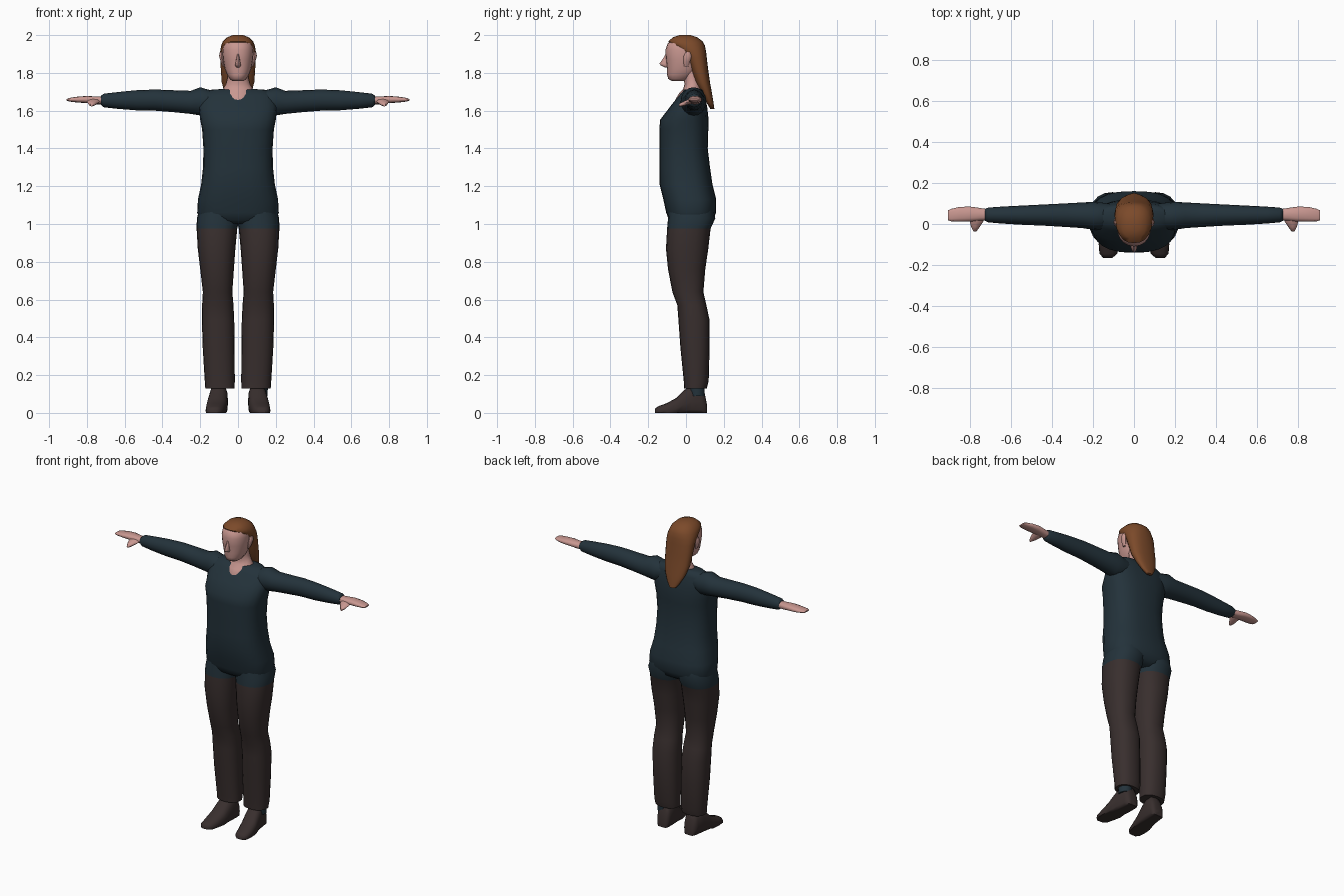
import bpy, bmesh, math


def mat(name, rgb):
    m = bpy.data.materials.new(name)
    m.diffuse_color = (*rgb, 1)
    return m


SHIRT = mat("shirt_teal", (0.017, 0.032, 0.043))
TROUSER = mat("trouser_brown", (0.040, 0.028, 0.027))
SKIN = mat("skin", (0.58, 0.31, 0.28))
HAIR = mat("hair_auburn", (0.20, 0.068, 0.023))


def loft(name, axis, rows, mats, n=16, power=2.0, mirror=False, rule=None, floor=False):
    """Skin rounded sections; each row is (position, a_min, a_max, b_min, b_max)."""
    bm = bmesh.new()
    rings = []
    for t, a0, a1, b0, b1 in rows:
        ring = []
        for i in range(n):
            ang = 2 * math.pi * i / n
            c, s = math.cos(ang), math.sin(ang)
            u = math.copysign(abs(c) ** (2 / power), c)
            v = math.copysign(abs(s) ** (2 / power), s)
            a = (a0 + a1) / 2 + u * (a1 - a0) / 2
            b = (b0 + b1) / 2 + v * (b1 - b0) / 2
            if floor:
                b = max(b, 0)
            co = {"x": (t, a, b), "y": (a, t, b), "z": (a, b, t)}[axis]
            ring.append(bm.verts.new(co))
        rings.append(ring)
    for r, q in zip(rings, rings[1:]):
        for i in range(n):
            j = (i + 1) % n
            bm.faces.new((r[i], r[j], q[j], q[i]))
    bm.faces.new(rings[0])
    bm.faces.new(rings[-1])
    bmesh.ops.recalc_face_normals(bm, faces=bm.faces)
    if rule:
        for f in bm.faces:
            f.material_index = rule(f.calc_center_median())
    return finish(name, bm, mats, mirror)


def finish(name, bm, mats, mirror=False):
    me = bpy.data.meshes.new(name)
    bm.to_mesh(me)
    bm.free()
    ob = bpy.data.objects.new(name, me)
    bpy.context.collection.objects.link(ob)
    for m in mats:
        me.materials.append(m)
    bpy.ops.object.select_all(action="DESELECT")
    ob.select_set(True)
    bpy.context.view_layer.objects.active = ob
    bpy.ops.object.shade_smooth_by_angle(angle=math.radians(60))
    if mirror:
        ob.modifiers.new("mirror", "MIRROR")
    return ob


def sym(rows):
    """Rows (z, half_width, y_front, y_back) centred on x = 0."""
    return [(z, -w, w, f, b) for z, w, f, b in rows]


# Shirt body
loft("shirt_body", "z", sym([
    (1.00, .12, -.06, .11), (1.02, .20, -.09, .14), (1.06, .216, -.105, .16),
    (1.13, .212, -.12, .16), (1.21, .195, -.14, .14), (1.30, .185, -.14, .127),
    (1.40, .183, -.14, .115), (1.50, .190, -.14, .118), (1.55, .200, -.138, .12),
    (1.62, .208, -.085, .112), (1.68, .195, -.038, .10), (1.71, .150, -.012, .09),
    (1.715, .08, .01, .08)]), [SHIRT], n=24, power=2.6)

# Legs, with the shirt hem covering the top
loft("leg", "z", [
    (.13, .018, .173, -.010, .110), (.17, .017, .176, -.012, .120),
    (.35, .018, .187, -.030, .125), (.49, .020, .191, -.040, .125),
    (.57, .024, .190, -.046, .108), (.64, .030, .186, -.072, .092),
    (.76, .022, .200, -.095, .102), (.87, .014, .213, -.106, .118),
    (.975, .004, .219, -.100, .130), (1.03, -.01, .218, -.095, .155),
    (1.09, -.01, .200, -.090, .145)],
    [TROUSER, SHIRT], n=20, power=2.3, mirror=True, rule=lambda c: int(c.z > .975))

# Shoes, toes turned slightly outward
loft("shoe", "y", [
    (-.165, .105, .150, -.02, .022), (-.145, .082, .168, -.03, .036),
    (-.10, .070, .172, -.03, .052), (-.05, .060, .168, -.03, .080),
    (-.01, .055, .160, -.03, .120), (.03, .053, .153, -.03, .150),
    (.08, .053, .145, -.03, .150), (.10, .057, .138, -.03, .10),
    (.112, .070, .125, -.02, .04)],
    [TROUSER], power=2.6, mirror=True, floor=True)

# Sock showing at one ankle
loft("sock", "z", [(.09, .08, .157, .02, .098), (.15, .07, .158, .01, .10)], [SHIRT])

# Sleeves
loft("sleeve", "x", [
    (.10, -.01, .095, 1.60, 1.70), (.16, -.03, .105, 1.57, 1.712),
    (.20, -.028, .108, 1.575, 1.724), (.25, -.02, .105, 1.583, 1.705),
    (.34, -.014, .100, 1.592, 1.708), (.44, -.008, .095, 1.60, 1.712),
    (.54, -.004, .090, 1.602, 1.708), (.64, .002, .085, 1.61, 1.698),
    (.71, .008, .080, 1.618, 1.69), (.725, .015, .074, 1.63, 1.68)],
    [SHIRT], mirror=True)

# Hands and thumbs
loft("hand", "x", [
    (.70, .020, .070, 1.632, 1.675), (.75, .016, .078, 1.634, 1.675),
    (.80, .012, .085, 1.640, 1.678), (.85, .012, .083, 1.643, 1.674),
    (.89, .013, .074, 1.648, 1.668), (.907, .018, .066, 1.653, 1.662)],
    [SKIN], n=12, power=2.4, mirror=True)
loft("thumb", "y", [
    (.04, .725, .80, 1.640, 1.668), (.01, .735, .80, 1.632, 1.660),
    (-.015, .752, .793, 1.624, 1.648), (-.037, .768, .782, 1.622, 1.636)],
    [SKIN], n=8, mirror=True)

# Neck, meeting the shirt at the neckline
loft("neck", "z", sym([
    (1.62, .050, -.060, .06), (1.66, .072, -.056, .07), (1.69, .083, -.038, .08),
    (1.715, .080, -.015, .085), (1.74, .064, -.008, .08), (1.77, .056, -.012, .075),
    (1.83, .055, -.02, .07)]), [SKIN])

# Head
loft("head", "z", sym([
    (1.757, .030, -.075, -.01), (1.768, .044, -.094, .02), (1.79, .058, -.100, .05),
    (1.82, .070, -.100, .07), (1.87, .079, -.106, .085), (1.92, .083, -.109, .09),
    (1.955, .077, -.098, .08), (1.978, .058, -.070, .06), (1.988, .03, -.04, .03)]),
    [SKIN], n=20, power=2.2)

# Nose
loft("nose", "z", sym([
    (1.828, .008, -.110, -.09), (1.84, .016, -.134, -.09), (1.85, .013, -.140, -.09),
    (1.875, .009, -.122, -.09), (1.90, .006, -.108, -.09)]), [SKIN], n=8)

# Ears
loft("ear", "z", [
    (1.835, .070, .082, -.010, .012), (1.86, .075, .092, -.014, .022),
    (1.89, .078, .100, -.012, .030), (1.91, .078, .096, -.002, .024)],
    [SKIN], n=8, mirror=True)

# Hair: cap and long tail down the back
loft("hair", "z", sym([
    (1.61, .022, .128, .150), (1.64, .045, .110, .146), (1.69, .070, .082, .138),
    (1.75, .086, .048, .127), (1.82, .091, .022, .117), (1.88, .094, -.002, .110),
    (1.915, .094, -.035, .106), (1.945, .089, -.080, .100), (1.967, .080, -.093, .088),
    (1.988, .058, -.070, .060), (2.0, .028, -.035, .025)]), [HAIR], n=20, power=2.3)
